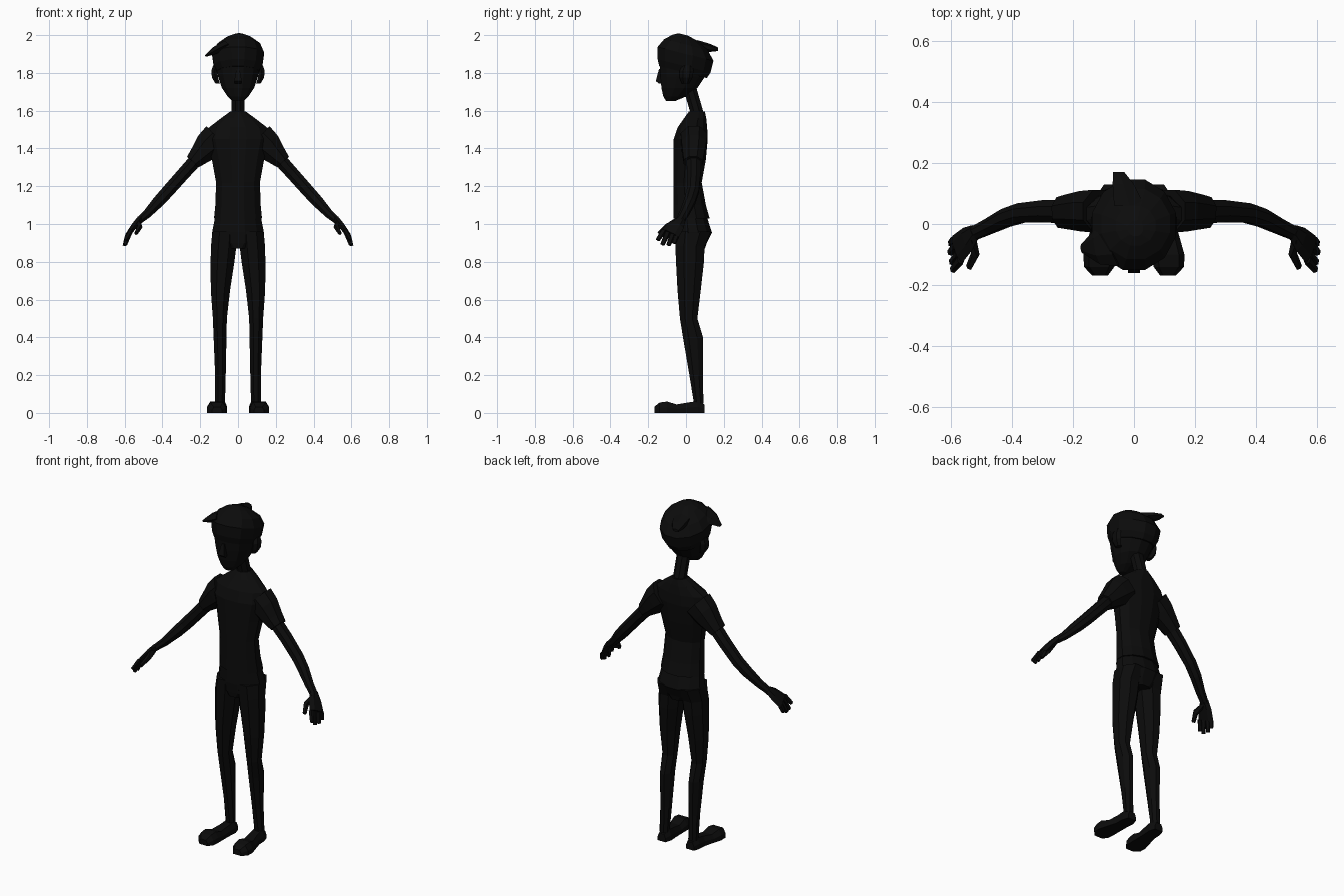
import bpy, bmesh, math
from mathutils import Vector

black = bpy.data.materials.new("near_black")
black.diffuse_color = (0.0035, 0.0035, 0.0035, 1)


def finish(name, rings, mirror=False):
    """Skin a list of equal point rings, cap both ends, flat shading."""
    bm = bmesh.new()
    loops = [[bm.verts.new(p) for p in ring] for ring in rings]
    n = len(loops[0])
    for a, b in zip(loops, loops[1:]):
        for i in range(n):
            j = (i + 1) % n
            bm.faces.new((a[i], a[j], b[j], b[i]))
    bm.faces.new(loops[0])
    bm.faces.new(loops[-1])
    bmesh.ops.recalc_face_normals(bm, faces=bm.faces[:])
    me = bpy.data.meshes.new(name)
    bm.to_mesh(me)
    bm.free()
    me.materials.append(black)
    ob = bpy.data.objects.new(name, me)
    bpy.context.collection.objects.link(ob)
    if mirror:
        mod = ob.modifiers.new("mirror", 'MIRROR')
        mod.use_mirror_merge = False
    return ob


def circle(n):
    k = 1 / math.cos(math.pi / n)
    return [(k * math.cos((i + .5) * math.tau / n), k * math.sin((i + .5) * math.tau / n)) for i in range(n)]


def stack(name, secs, n=12, slope=0.0, mirror=False):
    """Horizontal sections: (z, centre x, half width, front y, back y)."""
    rings = []
    for z, cx, rx, y0, y1 in secs:
        ring = []
        for c, s in circle(n):
            y = (y0 + y1) / 2 + s * (y1 - y0) / 2
            ring.append((cx + c * rx, y, z - slope * y))
        rings.append(ring)
    return finish(name, rings, mirror)


def tube(name, pts, n=8, mirror=True):
    """Limb along a path: (x, y, z, thickness radius, depth radius)."""
    ps = [Vector(p[:3]) for p in pts]
    rings = []
    for i, p in enumerate(pts):
        d = (ps[min(i + 1, len(ps) - 1)] - ps[max(i - 1, 0)]).normalized()
        a = d.cross(Vector((0, 1, 0)))
        if a.length < 0.05:
            a = Vector((1, 0, 0))
        a.normalize()
        b = a.cross(d)
        rings.append([ps[i] + a * c * p[3] + b * s * p[4] for c, s in circle(n)])
    return finish(name, rings, mirror)


# head, nose, ears, neck
stack("head", [(1.65, 0, .03, -.105, -.06), (1.675, 0, .055, -.12, 0), (1.72, 0, .085, -.13, .06),
               (1.78, 0, .105, -.135, .10), (1.86, 0, .12, -.14, .12), (1.93, 0, .10, -.11, .10)])
stack("nose", [(1.745, 0, .018, -.145, -.11), (1.757, 0, .02, -.16, -.11), (1.82, 0, .009, -.143, -.11)], 4)
stack("ear", [(1.745, .108, .012, -.02, .015), (1.775, .122, .016, -.03, .03),
              (1.81, .125, .016, -.03, .035), (1.84, .12, .012, -.015, .03)], 6, mirror=True)
stack("neck", [(1.54, 0, .04, .02, .10), (1.6, 0, .035, .02, .09), (1.72, 0, .035, -.015, .055)], 8)

# hair cap with lower nape, plus two tufts
stack("hair", [(1.80, 0, .112, -.142, .11), (1.835, 0, .128, -.15, .13), (1.90, 0, .137, -.15, .145),
               (1.95, .005, .112, -.115, .115), (1.985, .005, .065, -.07, .06), (2.0, .005, .025, -.04, .01)],
      slope=.25)
tube("side_tuft", [(-.07, -.06, 1.945, .022, .07), (-.12, -.075, 1.92, .02, .05),
                   (-.172, -.08, 1.89, .005, .012)], 6, False)
stack_tuft = [(-.015, .06, 1.945, .05, .025), (-.035, .13, 1.932, .035, .018), (-.05, .17, 1.925, .018, .008)]
finish("back_tuft", [[(x + c * a, y, z + s * b) for c, s in circle(6)] for x, y, z, a, b in stack_tuft])

# shirt with sleeves
stack("shirt", [(1.03, 0, .127, -.065, .125), (1.10, 0, .12, -.065, .105), (1.22, 0, .116, -.065, .083),
                (1.34, 0, .138, -.065, .105), (1.45, 0, .165, -.065, .115), (1.51, 0, .155, -.045, .112),
                (1.56, 0, .09, -.01, .107), (1.595, 0, .042, .015, .10)])
tube("sleeve", [(.11, .042, 1.455, .085, .07), (.155, .042, 1.415, .077, .066),
                (.205, .04, 1.363, .055, .057), (.24, .038, 1.328, .041, .05)])

# arms and hands
tube("arm", [(.20, .04, 1.365, .036, .04), (.29, .042, 1.265, .034, .036), (.37, .036, 1.175, .033, .032),
             (.42, .02, 1.12, .031, .03), (.48, -.01, 1.055, .023, .025), (.527, -.032, 1.015, .018, .022)])
tube("palm", [(.52, -.025, 1.025, .017, .022), (.545, -.05, .995, .016, .038), (.578, -.083, .95, .012, .045)], 6)
fingers = [((.567, -.118, .965), (.594, -.15, .915)), ((.573, -.097, .955), (.597, -.125, .89)),
           ((.582, -.072, .945), (.602, -.093, .887)), ((.588, -.052, .935), (.60, -.064, .897))]
for base, tip in fingers:
    tube("finger", [(*base, .011, .013), (*tip, .008, .010)], 5)
tube("thumb", [(.53, -.045, 1.01, .012, .018), (.52, -.10, .985, .012, .015), (.54, -.142, .95, .008, .010)], 5)

# trousers
stack("hips", [(.87, 0, .07, -.05, .10), (.90, 0, .125, -.055, .11), (.955, 0, .137, -.06, .137),
               (1.07, 0, .115, -.06, .10)])
stack("trouser_leg", [(.05, .095, .026, .042, .092), (.2, .093, .028, .018, .09), (.4, .095, .034, -.016, .09),
                      (.5, .096, .037, -.032, .06), (.65, .093, .051, -.045, .078), (.8, .082, .063, -.053, .095),
                      (.88, .076, .067, -.056, .098), (.96, .07, .066, -.058, .13)], 8, mirror=True)

# shoes: flat-soled sections along y (y, centre x, half width, height)
shoe = [(.097, .094, .026, .045), (.06, .094, .037, .062), (.01, .097, .037, .055), (-.05, .106, .045, .045),
        (-.10, .113, .052, .06), (-.14, .114, .05, .055), (-.168, .111, .026, .032)]
prof = [(-1, 0), (-1, .5), (-.65, 1), (.65, 1), (1, .5), (1, 0)]
finish("shoe", [[(cx + u * w, y, v * h) for u, v in prof] for y, cx, w, h in shoe], True)
